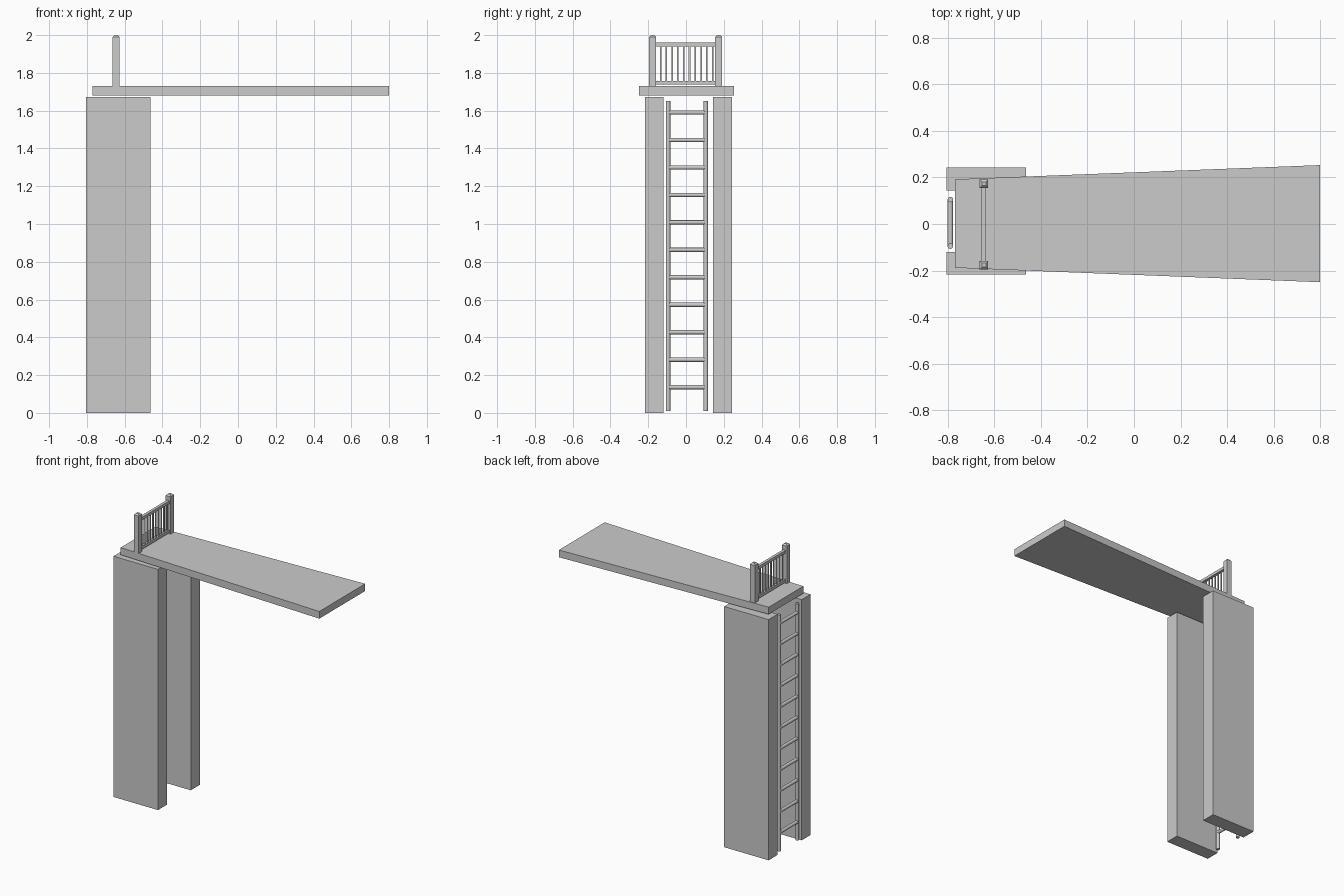
import bpy, bmesh, math
from mathutils import Vector

if "Cube" in bpy.data.objects:
    bpy.data.objects.remove(bpy.data.objects["Cube"])


def mesh_object(name, bm):
    bmesh.ops.recalc_face_normals(bm, faces=bm.faces)
    me = bpy.data.meshes.new(name)
    bm.to_mesh(me)
    bm.free()
    ob = bpy.data.objects.new(name, me)
    bpy.context.collection.objects.link(ob)
    return ob


def prism(name, outline, z0, z1):
    """Extrude a flat outline upward from z0 to z1."""
    bm = bmesh.new()
    face = bm.faces.new([bm.verts.new((x, y, z0)) for x, y in outline])
    top = bmesh.ops.extrude_face_region(bm, geom=[face])["geom"]
    bmesh.ops.translate(bm, vec=(0, 0, z1 - z0),
                        verts=[v for v in top if isinstance(v, bmesh.types.BMVert)])
    return mesh_object(name, bm)


def box(name, x0, x1, y0, y1, z0, z1):
    return prism(name, [(x0, y0), (x1, y0), (x1, y1), (x0, y1)], z0, z1)


def rod(name, a, b, radius, sides=12):
    a, b = Vector(a), Vector(b)
    bpy.ops.mesh.primitive_cylinder_add(vertices=sides, radius=radius,
                                        depth=(b - a).length, location=(a + b) / 2)
    ob = bpy.context.object
    ob.name = name
    ob.rotation_euler = (b - a).to_track_quat('Z', 'Y').to_euler()
    bpy.ops.object.shade_smooth_by_angle(angle=math.radians(40))
    return ob


# Two tall support slabs
box("support_slab_right", -0.805, -0.463, -0.217, -0.12, 0, 1.672)
box("support_slab_left", -0.805, -0.463, 0.143, 0.243, 0, 1.672)

# Platform widening toward its free end
prism("platform", [(-0.77, -0.188), (0.80, -0.25), (0.80, 0.253), (-0.77, 0.192)],
      1.68, 1.73)

# Ladder rails and rungs between the slabs
LX, LY0, LY1 = -0.789, -0.095, 0.105
for i, y in enumerate((LY0, LY1)):
    rod(f"ladder_rail_{i + 1}", (LX, y, 0.01), (LX, y, 1.651), 0.012)
for i in range(11):
    z = 0.136 + i * 0.1454
    rod(f"ladder_rung_{i + 1}", (LX, LY0, z), (LX, LY1, z), 0.0115)

# Railing posts with chamfered caps
PX, PW = -0.645, 0.0185
for i, y in enumerate((-0.177, 0.173)):
    post = box(f"railing_post_{i + 1}", PX - PW, PX + PW, y - PW, y + PW, 1.73, 2.0)
    bm = bmesh.new()
    bm.from_mesh(post.data)
    rim = [e for e in bm.edges if all(v.co.z > 1.99 for v in e.verts)]
    bmesh.ops.bevel(bm, geom=rim, offset=0.01, segments=1, affect='EDGES')
    bm.to_mesh(post.data)
    bm.free()

# Railing crossbars and thin balusters
for name, z0, z1 in (("railing_top_bar", 1.94, 1.96), ("railing_bottom_bar", 1.738, 1.758)):
    box(name, PX - 0.01, PX + 0.01, -0.162, 0.158, z0, z1)
for i in range(10):
    y = -0.134 + i * 0.0305
    box(f"baluster_{i + 1}", PX - 0.004, PX + 0.004, y - 0.004, y + 0.004, 1.75, 1.95)
